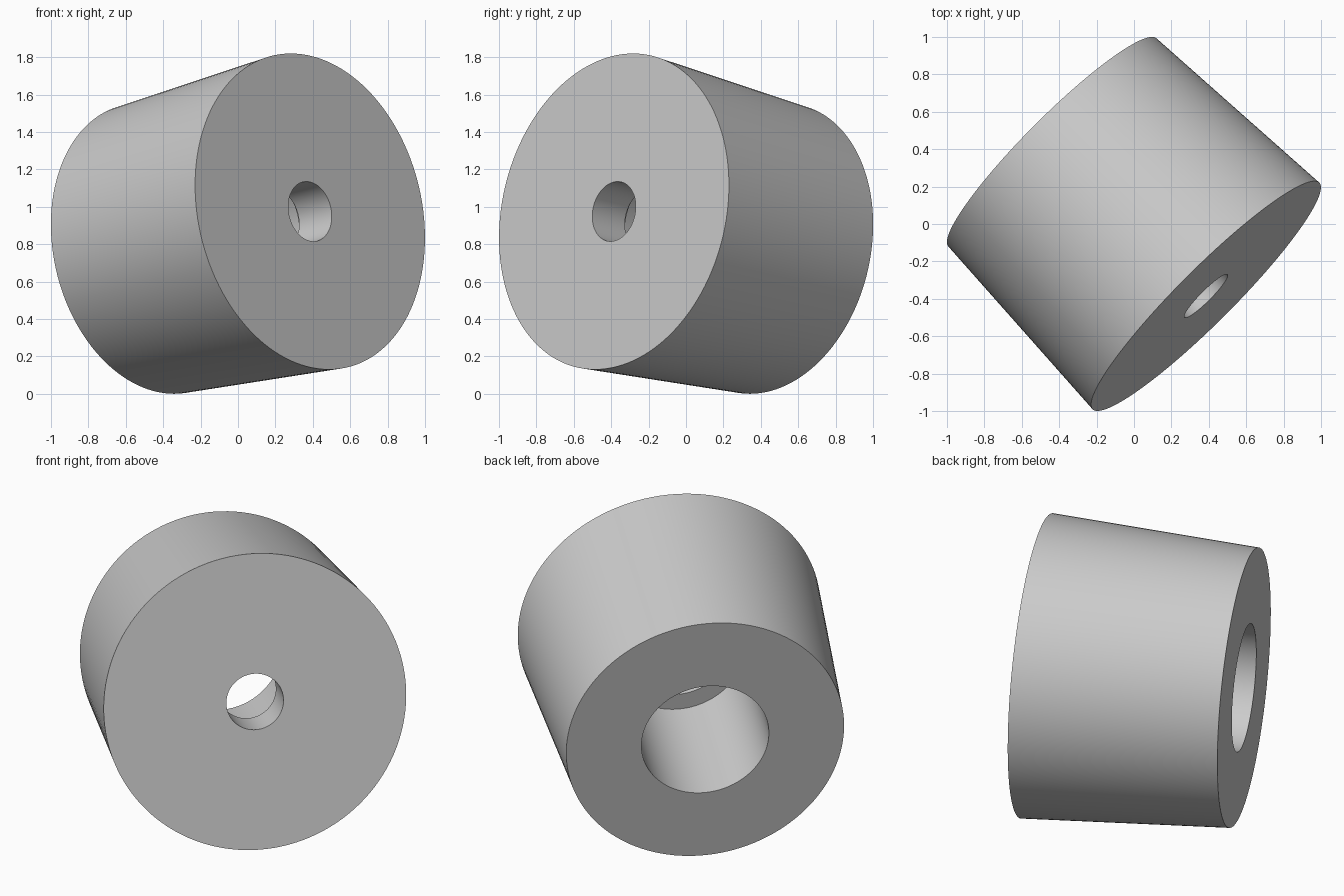
import bpy
import bmesh
import math
from mathutils import Vector

if "Cube" in bpy.data.objects:
    bpy.data.objects.remove(bpy.data.objects["Cube"], do_unlink=True)

SEGMENTS = 128
AXIS = Vector((0.697, -0.697, 0.169)).normalized()
FACE_CENTRE = Vector((0.385, -0.385, 0.975))
LENGTH = 1.178

# Plain grey material
grey = bpy.data.materials.new("plain_grey")
grey.use_nodes = True
colour = (0.6, 0.6, 0.6, 1)
grey.diffuse_color = colour
grey.node_tree.nodes["Principled BSDF"].inputs["Base Color"].default_value = colour

# Closed profile (radius, depth): small bore, wide face, taper, stepped back bore
profile = [(0.162, 0), (0.857, 0), (0.787, LENGTH), (0.361, LENGTH),
           (0.361, 0.35), (0.26, 0.35), (0.26, 0.25), (0.162, 0.25)]


def lathe(name, points, material):
    bm = bmesh.new()
    rings = []
    for radius, depth in points:
        ring = []
        for i in range(SEGMENTS):
            a = math.tau * i / SEGMENTS
            ring.append(bm.verts.new((radius * math.cos(a), radius * math.sin(a), -depth)))
        rings.append(ring)
    for ring, following in zip(rings, rings[1:] + rings[:1]):
        for i in range(SEGMENTS):
            j = (i + 1) % SEGMENTS
            bm.faces.new((ring[i], ring[j], following[j], following[i]))
    bmesh.ops.recalc_face_normals(bm, faces=bm.faces)
    mesh = bpy.data.meshes.new(name)
    bm.to_mesh(mesh)
    bm.free()
    mesh.materials.append(material)
    obj = bpy.data.objects.new(name, mesh)
    bpy.context.collection.objects.link(obj)
    return obj


# Tapered bushing, tilted so its wide face looks forward and slightly up
bushing = lathe("tapered_bushing", profile, grey)
bushing.rotation_euler = AXIS.to_track_quat("Z", "Y").to_euler()
bushing.location = FACE_CENTRE

bpy.ops.object.select_all(action="DESELECT")
bushing.select_set(True)
bpy.context.view_layer.objects.active = bushing
bpy.ops.object.shade_smooth_by_angle(angle=math.radians(30))
